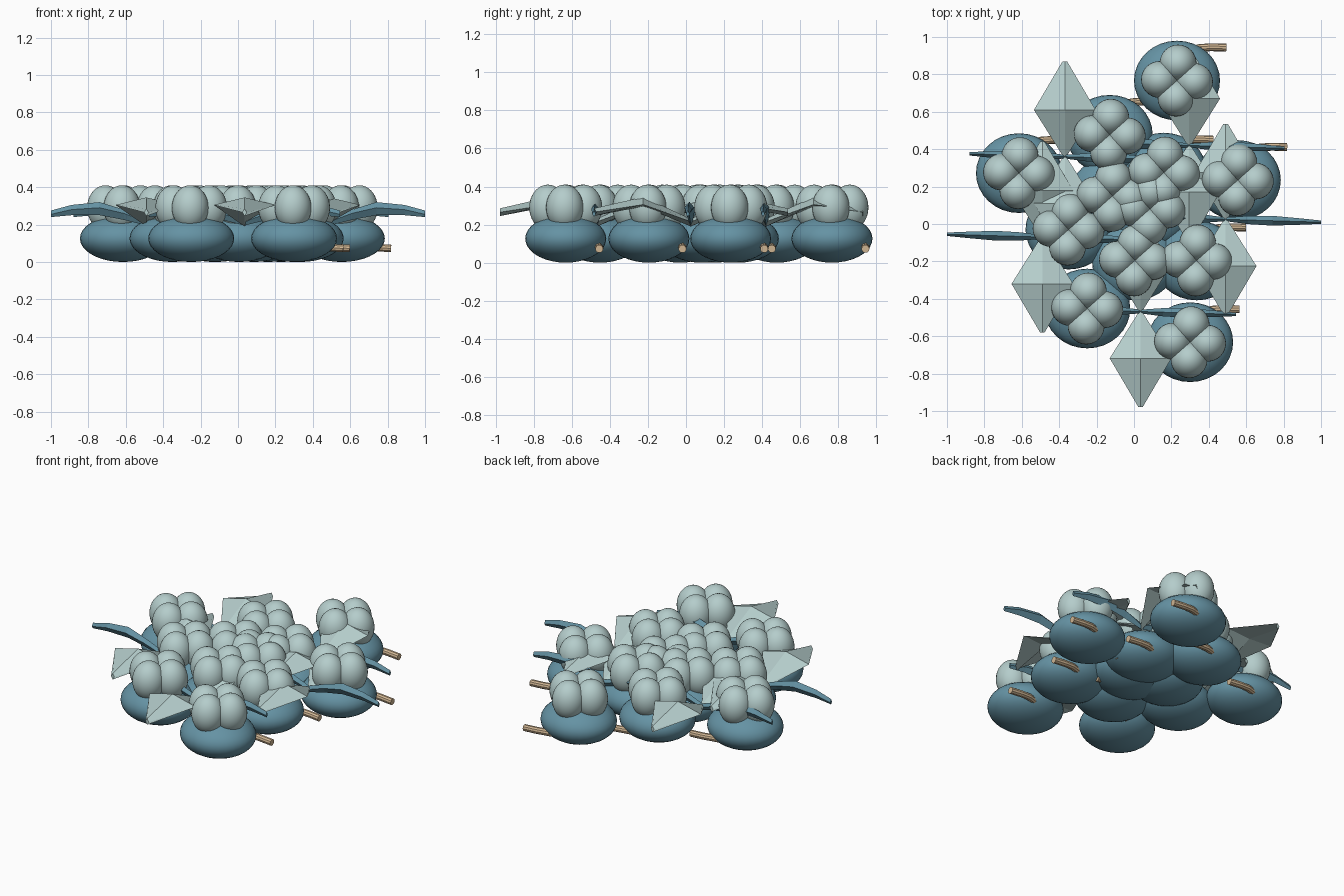
import bpy, bmesh, math
from mathutils import Vector

if "Cube" in bpy.data.objects:
    bpy.data.objects.remove(bpy.data.objects["Cube"])


def material(name, rgb):
    m = bpy.data.materials.new(name)
    m.diffuse_color = (*rgb, 1)
    m.use_nodes = True
    m.node_tree.nodes["Principled BSDF"].inputs["Base Color"].default_value = m.diffuse_color
    return m


BLUE = material("slate blue", (0.13, 0.29, 0.37))
PALE = material("pale sage", (0.46, 0.61, 0.60))
TAN = material("tan", (0.65, 0.48, 0.30))


def place(name, mesh, loc):
    ob = bpy.data.objects.new(name, mesh)
    ob.location = loc
    bpy.context.collection.objects.link(ob)
    return ob


def finish(bm, name, mat, smooth):
    bmesh.ops.recalc_face_normals(bm, faces=bm.faces)
    for f in bm.faces:
        f.smooth = smooth
    mesh = bpy.data.meshes.new(name)
    bm.to_mesh(mesh)
    bm.free()
    mesh.materials.append(mat)
    return mesh


def ellipsoid(name, radii, mat):
    bm = bmesh.new()
    bmesh.ops.create_uvsphere(bm, u_segments=32, v_segments=18, radius=1)
    bmesh.ops.scale(bm, vec=radii, verts=bm.verts)
    return finish(bm, name, mat, True)


def tube(name, path, radius, mat, sides=10):
    """Capped round tube along a path."""
    bm = bmesh.new()
    pts = [Vector(p) for p in path]
    rings = []
    for i, p in enumerate(pts):
        d = pts[min(i + 1, len(pts) - 1)] - pts[max(i - 1, 0)]
        q = d.to_track_quat('Z', 'Y')
        rings.append([bm.verts.new(p + q @ Vector((
            radius * math.cos(2 * math.pi * k / sides),
            radius * math.sin(2 * math.pi * k / sides), 0)))
            for k in range(sides)])
    for a, b in zip(rings, rings[1:]):
        for k in range(sides):
            n = (k + 1) % sides
            bm.faces.new((a[k], a[n], b[n], b[k]))
    bm.faces.new(rings[0])
    bm.faces.new(rings[-1])
    return finish(bm, name, mat, False)


def leaf(name, stations, angle, mat):
    """Stations along the leaf: distance, half width, edge z, ridge z, keel z."""
    bm = bmesh.new()
    c, s = math.cos(angle), math.sin(angle)
    rings = []
    for d, w, e, r, k in stations:
        sect = ((-w, e), (0, r), (w, e), (0, k))
        rings.append([bm.verts.new((d * c - o * s, d * s + o * c, z))
                      for o, z in sect])
    for a, b in zip(rings, rings[1:]):
        for i in range(4):
            j = (i + 1) % 4
            bm.faces.new((a[i], a[j], b[j], b[i]))
    bm.faces.new(rings[0])
    bm.faces.new(rings[-1])
    return finish(bm, name, mat, False)


# Fruit: flattened body, four upright lobes and a bent stem
body = ellipsoid("fruit_body", (0.23, 0.213, 0.126), BLUE)
lobe = ellipsoid("fruit_lobe", (0.098, 0.098, 0.12), PALE)
stem = tube("stem", [(0.0, 0.08, 0.075), (0.03, 0.13, 0.077),
                     (0.065, 0.16, 0.08), (0.12, 0.174, 0.082),
                     (0.18, 0.178, 0.078), (0.263, 0.176, 0.072)], 0.021, TAN)

fruits = [(0.23, 0.767), (-0.13, 0.477), (-0.615, 0.272), (0.555, 0.235),
          (0.16, 0.275), (-0.115, 0.15), (-0.35, -0.03), (0.085, 0.08),
          (0.005, -0.195), (0.335, -0.195), (-0.25, -0.452), (0.3, -0.632)]
for x, y in fruits:
    place("fruit_body", body, (x, y, 0.126))
    place("stem", stem, (x, y, 0))
    for i in range(4):
        a = i * math.pi / 2 - 0.06
        place("fruit_lobe", lobe,
              (x + 0.094 * math.cos(a), y + 0.094 * math.sin(a), 0.29))

# Leaf crosses: broad pale leaves along y, narrow blue leaves along x
broad = [(0.0, 0.008, 0.215, 0.23, 0.19), (0.25, 0.165, 0.305, 0.345, 0.295),
         (0.51, 0.012, 0.265, 0.285, 0.245)]
narrow = [(0.0, 0.010, 0.215, 0.235, 0.195), (0.12, 0.022, 0.26, 0.28, 0.225),
          (0.25, 0.026, 0.29, 0.32, 0.25), (0.40, 0.017, 0.28, 0.305, 0.25),
          (0.51, 0.009, 0.255, 0.275, 0.24)]
leaves = []
for i in range(4):
    a = i * math.pi / 2
    if i % 2:
        leaves.append(("broad_leaf", leaf("broad_leaf", broad, a, PALE)))
    else:
        leaves.append(("narrow_leaf", leaf("narrow_leaf", narrow, a - 0.03, BLUE)))

for x, y in [(0.49, 0.025), (-0.37, 0.36), (0.035, -0.468),
             (0.295, 0.42), (-0.49, -0.07)]:
    for name, mesh in leaves:
        place(name, mesh, (x, y, 0))
